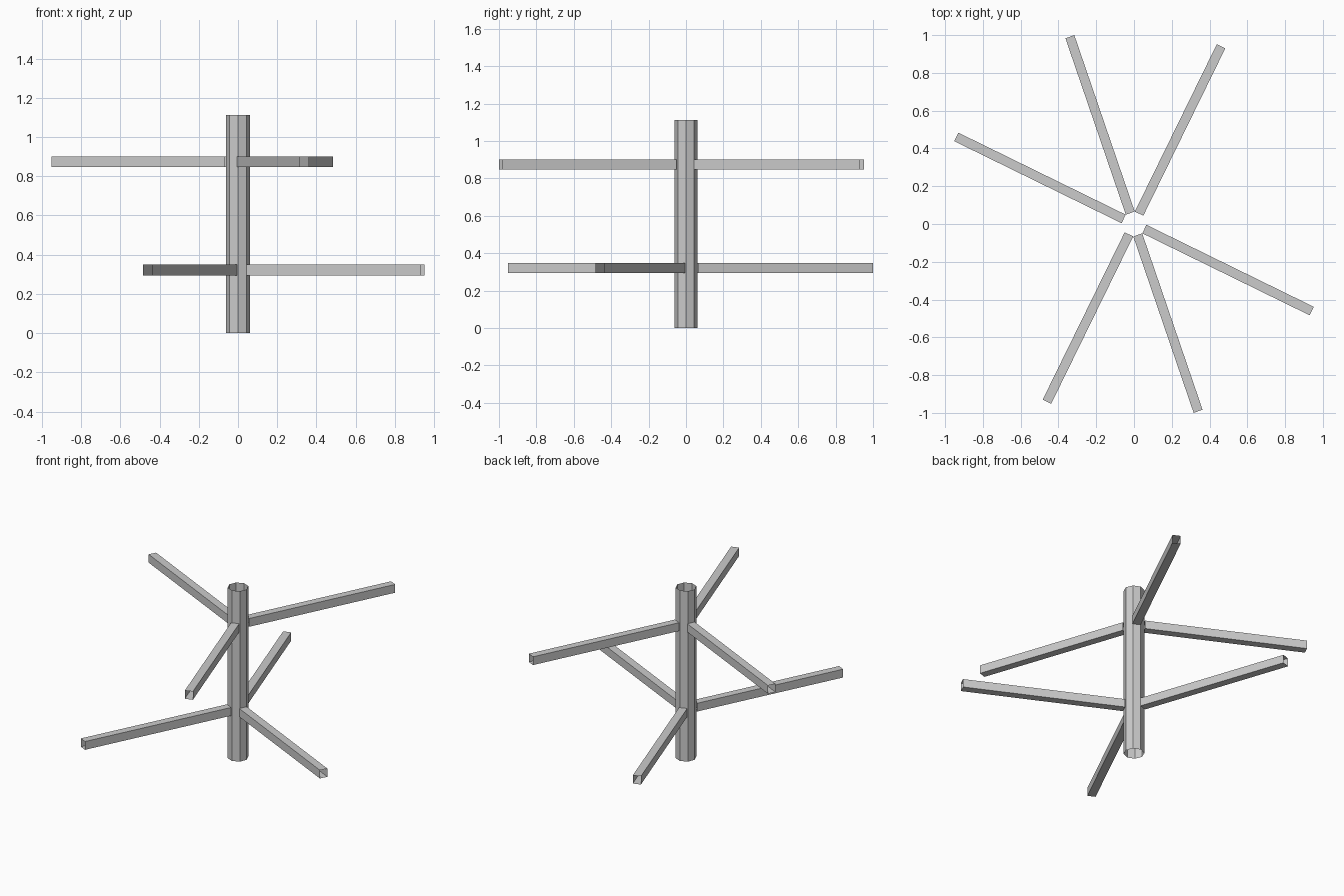
import bpy, bmesh
from math import radians
from mathutils import Matrix

if "Cube" in bpy.data.objects:
    bpy.data.objects.remove(bpy.data.objects["Cube"])

POST_R, POST_H = 0.062, 1.112
ARM_IN, ARM_OUT = 0.061, 1.048
ARM_W, ARM_H = 0.05, 0.054
TURN = 63.9  # twist of the whole arm pattern


def finish(bm, name):
    mesh = bpy.data.meshes.new(name)
    bm.to_mesh(mesh)
    bm.free()
    obj = bpy.data.objects.new(name, mesh)
    bpy.context.collection.objects.link(obj)
    return obj


# Post: open eight-sided tube
bm = bmesh.new()
bmesh.ops.create_cone(bm, cap_ends=False, segments=8, radius1=POST_R,
                      radius2=POST_R, depth=POST_H,
                      matrix=Matrix.Translation((0, 0, POST_H / 2)))
bmesh.ops.recalc_face_normals(bm, faces=bm.faces)
finish(bm, "post")


# Arm: open-ended square tube reaching out from the post
def arm(name, angle, z):
    bm = bmesh.new()
    bmesh.ops.create_cube(bm, size=1)
    ends = [f for f in bm.faces if abs(f.normal.x) > 0.5]
    bmesh.ops.delete(bm, geom=ends, context='FACES_ONLY')
    place = (Matrix.Rotation(radians(angle), 4, 'Z')
             @ Matrix.Translation(((ARM_IN + ARM_OUT) / 2, 0, z))
             @ Matrix.Diagonal((ARM_OUT - ARM_IN, ARM_W, ARM_H, 1)))
    bm.transform(place)
    finish(bm, name)


# Two tiers of three arms, the lower tier opposite the upper one
for tier, z, offset in (("upper", 0.875, 0), ("lower", 0.322, 180)):
    for i, step in enumerate((0, 90, 225)):
        arm(f"{tier}_arm_{i + 1}", TURN + offset + step, z)
